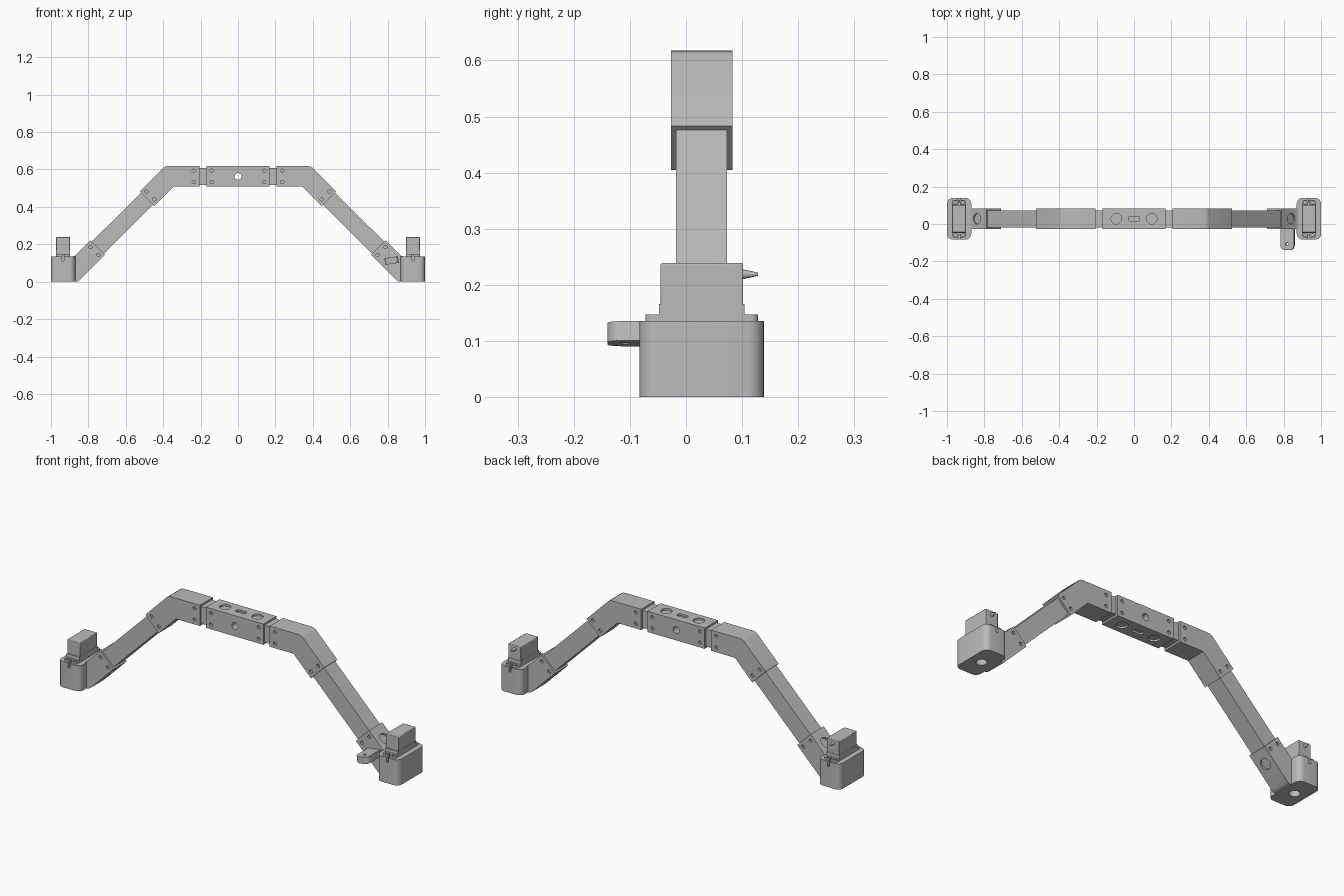
import bpy, bmesh, math
from mathutils import Vector, Matrix

if "Cube" in bpy.data.objects:
    bpy.data.objects.remove(bpy.data.objects["Cube"])

grey = bpy.data.materials.new("plain_grey")
grey.use_nodes = True
COLOUR = (0.5, 0.5, 0.5, 1)
grey.diffuse_color = COLOUR
grey.node_tree.nodes["Principled BSDF"].inputs["Base Color"].default_value = COLOUR

YC = 0.028          # depth centre of the arm
ZC = 0.563          # height of the top beam
SHELL, CORE = 0.055, 0.0455   # half widths of sleeves and inner beams


def finish(name, bm):
    bmesh.ops.recalc_face_normals(bm, faces=bm.faces)
    mesh = bpy.data.meshes.new(name)
    bm.to_mesh(mesh)
    bm.free()
    mesh.materials.append(grey)
    ob = bpy.data.objects.new(name, mesh)
    bpy.context.collection.objects.link(ob)
    return ob


def prism(name, pts, y0, y1, s=1):
    """Extrude a front profile through the depth; s mirrors it."""
    bm = bmesh.new()
    face = bm.faces.new([bm.verts.new((s * x, y0, z)) for x, z in pts])
    ext = bmesh.ops.extrude_face_region(bm, geom=[face])["geom"]
    bmesh.ops.translate(bm, vec=(0, y1 - y0, 0),
                        verts=[v for v in ext if isinstance(v, bmesh.types.BMVert)])
    return finish(name, bm)


def box(name, centre, size, radius=0, tilt=0, pick=lambda a, b: True):
    """Box whose upright edges chosen by pick are rounded."""
    bm = bmesh.new()
    bmesh.ops.create_cube(bm, size=1, matrix=Matrix.Diagonal((*size, 1)))
    if radius:
        edges = [e for e in bm.edges
                 if abs(e.verts[0].co.z - e.verts[1].co.z) > size[2] / 2
                 and pick(e.verts[0].co.x, e.verts[0].co.y)]
        bmesh.ops.bevel(bm, geom=edges, offset=radius, segments=6,
                        profile=0.5, affect='EDGES')
    bm.transform(Matrix.Translation(centre) @ Matrix.Rotation(tilt, 4, 'Y'))
    return finish(name, bm)


def cylinder(centre, axis, r, depth):
    bm = bmesh.new()
    turn = Vector((0, 0, 1)).rotation_difference(Vector(axis)).to_matrix().to_4x4()
    bmesh.ops.create_cone(bm, cap_ends=True, segments=24, radius1=r, radius2=r,
                          depth=depth, matrix=Matrix.Translation(centre) @ turn)
    return finish("cutter", bm)


def cut(ob, cutters):
    for c in cutters:
        mod = ob.modifiers.new("cut", 'BOOLEAN')
        mod.operation, mod.solver, mod.object = 'DIFFERENCE', 'EXACT', c
        bpy.context.view_layer.objects.active = ob
        bpy.ops.object.modifier_apply(modifier=mod.name)
        bpy.data.objects.remove(c)


def screws(points, s=1):
    return [cylinder((s * x, YC, z), (0, 1, 0), 0.009, 0.4) for x, z in points]


def along(p, d, w):
    """Point on a sloping arm: d down the slope, w outwards from it."""
    k = math.sqrt(0.5)
    return (p[0] + k * (d - w), p[1] - k * (d + w))


# Central sleeve with its inner beam
sleeve = box("centre_sleeve", (0, YC, ZC), (0.336, 2 * SHELL, 2 * SHELL))
cut(sleeve, screws([(x, ZC + z) for x in (-0.14, 0.14) for z in (-0.03, 0.03)])
    + [cylinder((x, YC, ZC), (0, 0, 1), 0.028, 0.4) for x in (-0.095, 0.095)]
    + [box("cutter", (0, YC, ZC), (0.056, 0.026, 0.4), 0.006),
       cylinder((0, YC, ZC), (0, 1, 0), 0.018, 0.4)])
core = box("centre_beam", (0, YC, ZC), (0.62, 2 * CORE, 2 * CORE))
cut(core, [cylinder((0, YC, ZC), (0, 1, 0), 0.018, 0.4)])

for side, s in (("left", 1), ("right", -1)):
    y0, y1 = YC - SHELL, YC + SHELL

    # Elbow sleeve
    top, low = ZC + SHELL, ZC - SHELL
    end = (0.486, 0.444)
    elbow = prism(side + "_elbow",
                  [(0.205, low), (0.205, top), (0.375, top), (0.388, 0.6155),
                   (0.399, 0.609), along(end, 0, -SHELL), along(end, 0, SHELL),
                   (0.345, low)], y0, y1, s)
    cut(elbow, screws([(0.236, ZC - 0.03), (0.236, ZC + 0.03),
                       along(end, -0.025, -0.03), along(end, -0.025, 0.03)], s))

    # Sloping beam
    cuff = (0.75, 0.182)
    prism(side + "_sloping_beam",
          [along(end, -0.06, -CORE), along(cuff, 0.13, -CORE),
           along(cuff, 0.13, CORE), along(end, -0.06, CORE)],
          YC - CORE, YC + CORE, s)

    # Ankle sleeve running into the foot
    ankle = prism(side + "_ankle",
                  [along(cuff, 0, -SHELL), (0.871, 0.139), (0.9, 0.13), (0.9, 0),
                   (0.868, 0), (0.857, 0.002), (0.845, 0.009),
                   along(cuff, 0, SHELL)], y0, y1, s)
    cut(ankle, screws([along(cuff, 0.025, -0.03), along(cuff, 0.025, 0.03)], s)
        + [cylinder((s * 0.80, YC, 0.13), (s, 0, 1), 0.028, 0.2)])

    # Foot housing with screw slots and a bore in the sole
    fx = s * 0.935
    foot = box(side + "_foot", (fx, YC, 0.068), (0.13, 0.222, 0.136), 0.03)
    cut(foot, [cylinder((fx, YC, 0), (0, 0, 1), 0.026, 0.12)]
        + [box("cutter", (fx, YC + e * 0.105, 0.13), (0.012, 0.04, 0.04))
           for e in (-1, 1)])

    # Motor: mounting flange, collar, body and cable stub
    flange = box(side + "_motor_flange", (fx, YC, 0.1405), (0.076, 0.201, 0.013), 0.012)
    cut(flange, [cylinder((fx + dx, YC + e * 0.087, 0.14), (0, 0, 1), 0.009, 0.1)
                 for dx in (-0.02, 0.02) for e in (-1, 1)]
        + [box("cutter", (fx, YC + e * 0.1, 0.14), (0.008, 0.03, 0.1)) for e in (-1, 1)])
    box(side + "_motor_collar", (fx, YC, 0.155), (0.076, 0.152, 0.022))
    motor = box(side + "_motor_body", (fx, YC + 0.0005, 0.19), (0.074, 0.147, 0.098))
    bevel = motor.modifiers.new("soft_edges", 'BEVEL')
    bevel.width, bevel.segments = 0.003, 2
    bm = bmesh.new()
    bmesh.ops.create_cone(bm, cap_ends=True, segments=16, radius1=0.01, radius2=0.003,
                          depth=0.032, matrix=Matrix.Translation((fx, 0.112, 0.219))
                          @ Matrix.Rotation(-math.pi / 2, 4, 'X'))
    finish(side + "_cable_stub", bm)

# Rounded mounting tab on the left ankle
tab = box("left_tab", (0.821, -0.075, 0.113), (0.073, 0.13, 0.035), 0.025,
          math.radians(-8), lambda a, b: b < 0)
cut(tab, [cylinder((0.821, -0.108, 0.113), (0.14, 0, -1), 0.008, 0.1)])

# Smooth the round faces and keep the corners sharp
for ob in bpy.context.collection.objects:
    if ob.type == 'MESH' and grey.name in ob.data.materials:
        bpy.ops.object.select_all(action='DESELECT')
        ob.select_set(True)
        bpy.context.view_layer.objects.active = ob
        bpy.ops.object.shade_smooth_by_angle(angle=math.radians(30))
